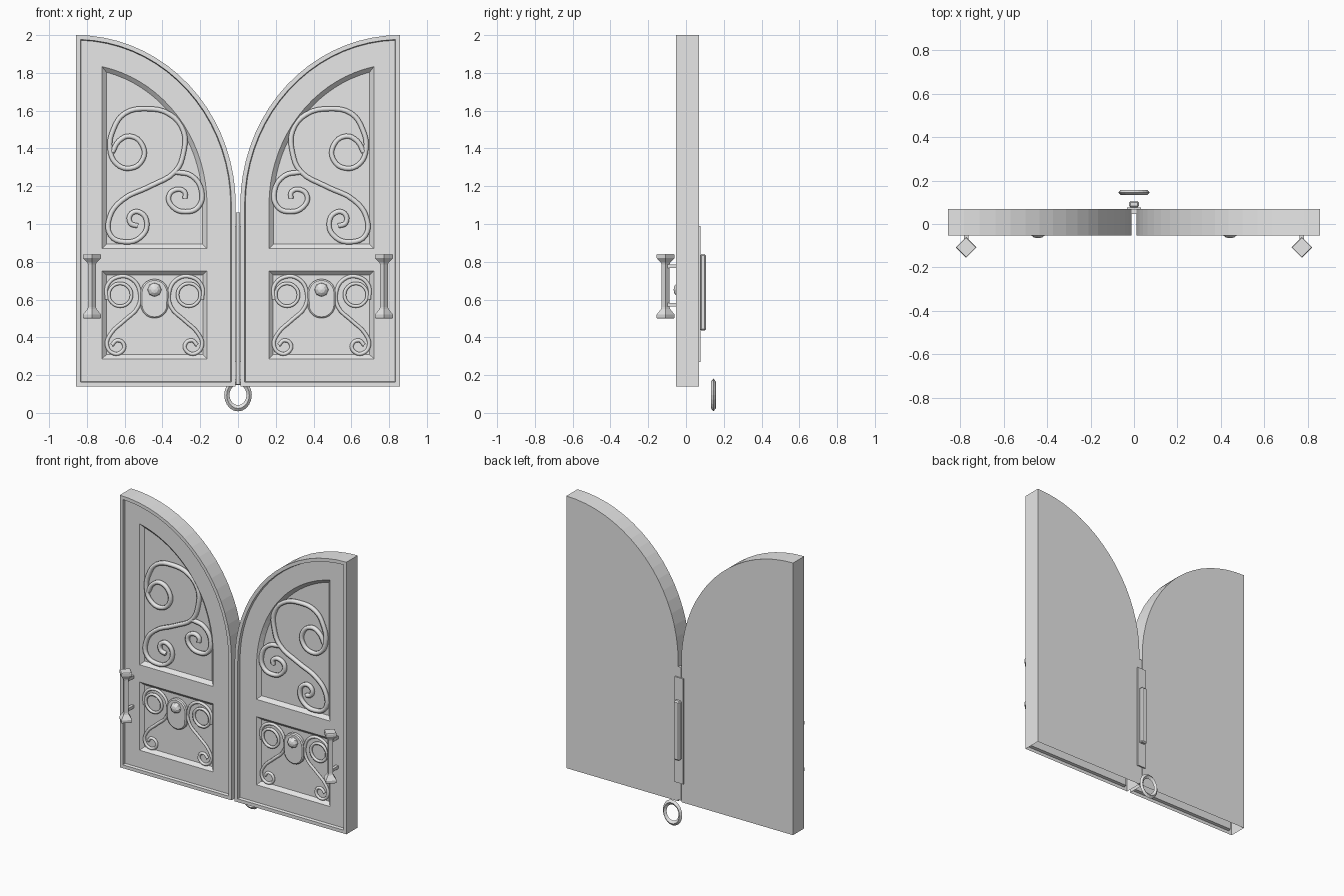
import bpy, bmesh, math
from mathutils import Matrix

if "Cube" in bpy.data.objects:
    bpy.data.objects.remove(bpy.data.objects["Cube"])

grey = bpy.data.materials.new("plain grey")
grey.diffuse_color = (0.8, 0.8, 0.8, 1)
grey.use_nodes = True
grey.node_tree.nodes["Principled BSDF"].inputs["Base Color"].default_value = grey.diffuse_color


def finish(bm, name):
    bmesh.ops.recalc_face_normals(bm, faces=bm.faces[:])
    me = bpy.data.meshes.new(name)
    bm.to_mesh(me)
    bm.free()
    me.materials.append(grey)
    ob = bpy.data.objects.new(name, me)
    bpy.context.collection.objects.link(ob)
    return ob


def outline(xo, zb, d, n=18):
    """Half-arch outline, inset by d, from outer edge xo down to zb."""
    a, b = 0.845 - d, 0.9 - d
    tm = math.acos((0.857 - xo) / a)
    pts = [(0.857 - a * math.cos(tm * i / n), 1.1 + b * math.sin(tm * i / n)) for i in range(n + 1)]
    return pts + [(xo, zb), (0.012 + d, zb)]


def rect(x0, x1, z0, z1):
    return [(x0, z0), (x0, z1), (x1, z1), (x1, z0)]


def ring(bm, pts, y, s):
    return [bm.verts.new((s * x, y, z)) for x, z in pts]


def bridge(bm, r1, r2, skip=None):
    n = len(r1)
    for i in range(n):
        if i != skip:
            j = (i + 1) % n
            bm.faces.new((r1[i], r1[j], r2[j], r2[i]))


def loop_edges(bm, r):
    return [bm.edges.get((r[i], r[i - 1])) or bm.edges.new((r[i], r[i - 1])) for i in range(len(r))]


def door(s, name):
    bm = bmesh.new()
    full = outline(0.857, 0.14, 0)
    # back face and side walls, hollow at the bottom
    back = ring(bm, full, 0.068, s)
    front = ring(bm, full, -0.053, s)
    bm.faces.new(back)
    bridge(bm, back, front, skip=len(full) - 2)
    # raised rim
    lip = ring(bm, outline(0.834, 0.163, 0.023), -0.053, s)
    bed = ring(bm, outline(0.830, 0.167, 0.027), -0.034, s)
    bridge(bm, front, lip)
    bridge(bm, lip, bed)
    # sunken panels
    holes = []
    for big, small in ((outline(0.72, 0.87, 0.152), outline(0.697, 0.893, 0.175)),
                       (rect(0.164, 0.72, 0.286, 0.752), rect(0.186, 0.697, 0.308, 0.73))):
        r1, r2 = ring(bm, big, -0.034, s), ring(bm, small, -0.012, s)
        bridge(bm, r1, r2)
        bm.faces.new(r2)
        holes.append(r1)
    edges = loop_edges(bm, bed)
    for h in holes:
        edges += loop_edges(bm, h)
    bmesh.ops.triangle_fill(bm, edges=edges, use_beauty=True, normal=(0, -1, 0))
    return finish(bm, name)


def tube(name, pts, r, y, s, closed=False):
    cu = bpy.data.curves.new(name, 'CURVE')
    cu.dimensions = '3D'
    cu.bevel_depth = r
    cu.bevel_resolution = 1
    cu.resolution_u = 4
    cu.use_fill_caps = True
    sp = cu.splines.new('BEZIER')
    sp.bezier_points.add(len(pts) - 1)
    sp.use_cyclic_u = closed
    for p, (x, z) in zip(sp.bezier_points, pts):
        p.co = (s * x, y, z)
        p.handle_left_type = p.handle_right_type = 'AUTO'
    cu.materials.append(grey)
    ob = bpy.data.objects.new(name, cu)
    bpy.context.collection.objects.link(ob)


def lathe(name, prof, n, x, y):
    """Upright turned part from (radius, z) pairs."""
    bm = bmesh.new()
    rings = [[bm.verts.new((x + r * math.cos(2 * math.pi * i / n), y + r * math.sin(2 * math.pi * i / n), z))
              for i in range(n)] for r, z in prof]
    for a, b in zip(rings, rings[1:]):
        bridge(bm, a, b)
    bm.faces.new(rings[0])
    bm.faces.new(rings[-1])
    return finish(bm, name)


def box(name, x0, x1, y0, y1, z0, z1, bev=0.0):
    bm = bmesh.new()
    m = Matrix.Translation(((x0 + x1) / 2, (y0 + y1) / 2, (z0 + z1) / 2)) @ Matrix.Diagonal((x1 - x0, y1 - y0, z1 - z0, 1))
    bmesh.ops.create_cube(bm, size=1, matrix=m)
    if bev:
        bmesh.ops.bevel(bm, geom=bm.edges[:], offset=bev, segments=1, affect='EDGES')
    return finish(bm, name)


# scroll paths in hundredths, measured from the middle of the gate
big_scroll = [(66.5, 138), (63, 144), (57, 146.5), (50.5, 141.5), (50.5, 134), (57, 129.5), (64.5, 132),
              (67.8, 140), (66, 150), (60, 158.5), (48.5, 161), (36, 158), (28.8, 149), (28.8, 138),
              (33, 128), (46.5, 120), (61.5, 112.5), (68, 103.5), (67.5, 94), (60, 90.5), (51.5, 93),
              (48.2, 100), (51.5, 106), (56.5, 105.5), (57, 100.5), (53, 99)]
branch = [(33, 127.5), (24.5, 125.5), (19.3, 117.5), (21, 109), (28, 106.5), (34.5, 109), (36.7, 114.5),
          (33, 118.2), (28.3, 117), (28, 113.5)]
small_scroll = [(69.4, 60), (69.4, 67), (63.5, 72), (56, 70.7), (52, 64), (53, 56), (60, 49), (67.3, 42),
                (69.4, 35.8), (66, 31.5), (61.4, 32.5), (60.4, 36.3), (64, 38.4), (66.8, 35.8)]


def cm(pts):
    return [(x / 100, z / 100) for x, z in pts]


for s, side in ((-1, "left"), (1, "right")):
    door(s, side + "_door")
    tube(side + "_large_scroll", cm(big_scroll), 0.015, -0.02, s)
    tube(side + "_branch_scroll", cm(branch), 0.015, -0.02, s)
    # mirrored small scrolls and rings of the lower panel
    for k in (1, -1):
        path = [(0.442 + k * (x - 0.442), z) for x, z in cm(small_scroll)]
        tube(side + "_small_scroll", path, 0.01, -0.018, s)
        circle = [(0.442 + k * 0.182 + 0.06 * math.cos(i * math.pi / 4), 0.625 + 0.06 * math.sin(i * math.pi / 4))
                  for i in range(8)]
        tube(side + "_scroll_ring", circle, 0.01, -0.018, s, True)
    # rounded plate with a knob
    bm = bmesh.new()
    pill = [(0.442 + 0.074 * math.cos(i * math.pi / 10), (0.635 if i <= 10 else 0.575) + 0.074 * math.sin(i * math.pi / 10))
            for i in range(21)]
    r0 = ring(bm, pill, -0.01, s)
    r1 = ring(bm, pill, -0.03, s)
    r2 = ring(bm, [(0.442 + (x - 0.442) * 0.9, 0.605 + (z - 0.605) * 0.93) for x, z in pill], -0.036, s)
    bridge(bm, r0, r1)
    bridge(bm, r1, r2)
    bm.faces.new(r0)
    bm.faces.new(r2)
    finish(bm, side + "_knob_plate")
    bm = bmesh.new()
    bmesh.ops.create_uvsphere(bm, u_segments=8, v_segments=6, radius=0.037,
                              matrix=Matrix.Translation((s * 0.442, -0.038, 0.652)) @ Matrix.Diagonal((1, 0.75, 1, 1))
                              @ Matrix.Rotation(math.pi / 2, 4, 'X'))
    finish(bm, side + "_knob")
    # four-sided pull handle on two posts
    lathe(side + "_handle", [(0.044, 0.5), (0.048, 0.505), (0.048, 0.52), (0.024, 0.55), (0.021, 0.56),
                             (0.021, 0.785), (0.024, 0.795), (0.048, 0.82), (0.048, 0.837), (0.044, 0.842)],
          4, s * 0.773, -0.108)
    for z in (0.572, 0.776):
        box(side + "_handle_post", s * 0.773 - 0.01, s * 0.773 + 0.01, -0.1, -0.03, z - 0.01, z + 0.01)

# back plate and bar over the middle seam
box("seam_strip", -0.011, 0.011, 0.045, 0.068, 0.15, 1.06)
box("seam_plate", -0.032, 0.032, 0.066, 0.077, 0.27, 0.99)
box("seam_bar", -0.023, 0.023, 0.075, 0.106, 0.435, 0.84, 0.008)

# hanging ring with a diamond section
bm = bmesh.new()
section = [(1.0, 0), (0.82, -0.0125), (0.62, 0), (0.82, 0.0125)]
loops = [[bm.verts.new((0.073 * f * math.cos(i * math.pi / 10), 0.145 + y, 0.095 + 0.087 * f * math.sin(i * math.pi / 10)))
          for i in range(20)] for f, y in section]
for i in range(4):
    bridge(bm, loops[i], loops[(i + 1) % 4])
finish(bm, "hanging_ring")
